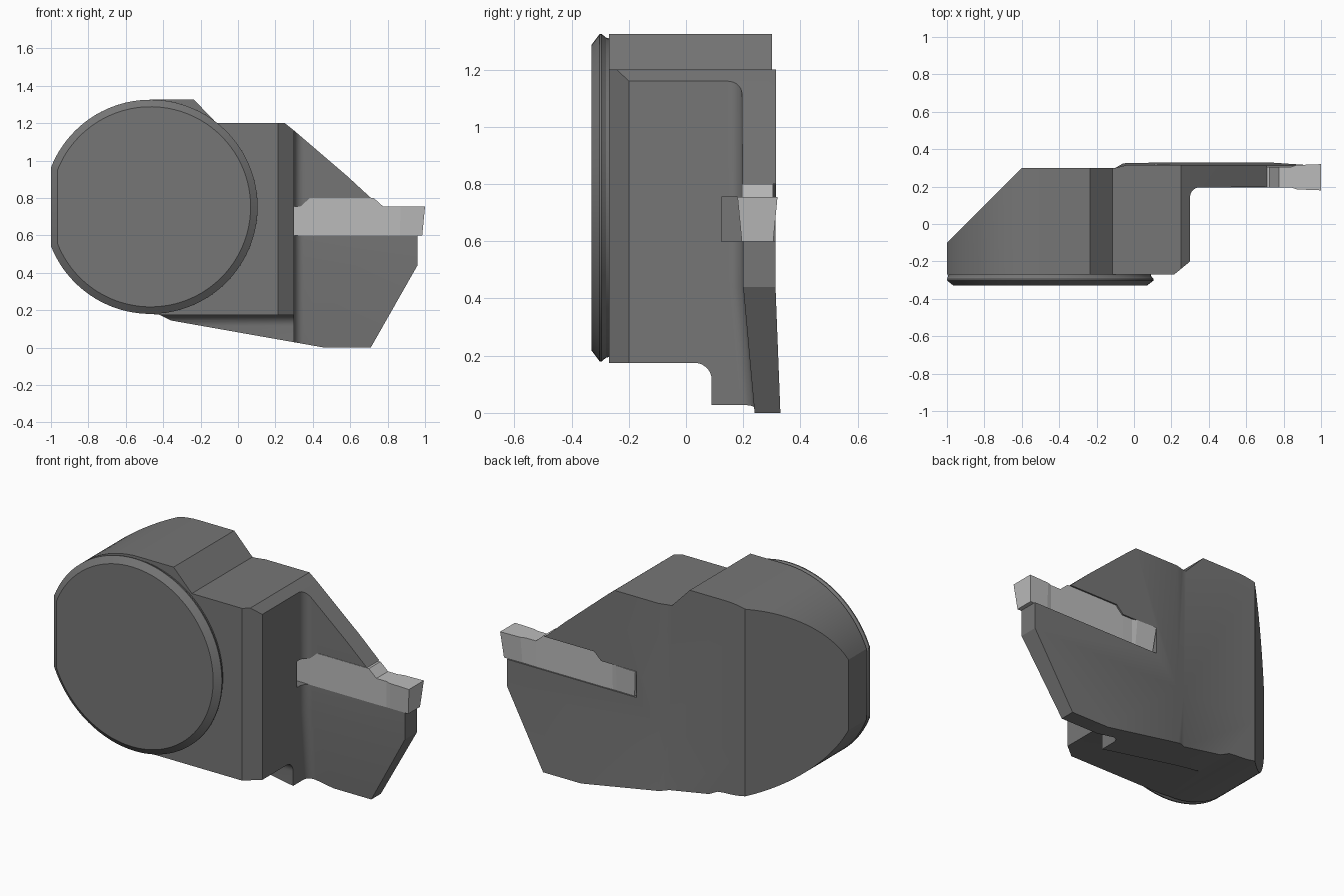
import bpy, bmesh
from math import cos, sin, acos, pi

if "Cube" in bpy.data.objects:
    bpy.data.objects.remove(bpy.data.objects["Cube"])

CX, CZ, R = -0.4675, 0.7525, 0.5725


def loft(name, rings):
    """Closed solid through a list of equally long point rings."""
    bm = bmesh.new()
    vs = [[bm.verts.new(p) for p in ring] for ring in rings]
    n = len(rings[0])
    for a, b in zip(vs, vs[1:]):
        for i in range(n):
            j = (i + 1) % n
            bm.faces.new((a[i], a[j], b[j], b[i]))
    bm.faces.new(vs[0])
    bm.faces.new(vs[-1])
    bmesh.ops.recalc_face_normals(bm, faces=bm.faces)
    me = bpy.data.meshes.new(name)
    bm.to_mesh(me)
    bm.free()
    ob = bpy.data.objects.new(name, me)
    bpy.context.collection.objects.link(ob)
    return ob


def prism_y(name, pts, y0, y1):
    return loft(name, [[(x, y, z) for x, z in pts] for y in (y0, y1)])


def arc(cx, cy, r, a0, a1, n):
    return [(cx + r * cos(a0 + (a1 - a0) * i / n),
             cy + r * sin(a0 + (a1 - a0) * i / n)) for i in range(n + 1)]


def boolean(ob, other, op):
    m = ob.modifiers.new(op, 'BOOLEAN')
    m.operation, m.object, m.solver = op, other, 'EXACT'
    bpy.context.view_layer.objects.active = ob
    bpy.ops.object.modifier_apply(modifier=m.name)
    bpy.data.objects.remove(other)


def finish(ob, grey, smooth=True):
    mat = bpy.data.materials.new(ob.name + "_grey")
    mat.diffuse_color = (grey, grey, grey, 1)
    mat.use_nodes = True
    mat.node_tree.nodes["Principled BSDF"].inputs["Base Color"].default_value = mat.diffuse_color
    ob.data.materials.clear()
    ob.data.materials.append(mat)
    if smooth:
        bpy.ops.object.select_all(action='DESELECT')
        ob.select_set(True)
        bpy.context.view_layer.objects.active = ob
        bpy.ops.object.shade_smooth_by_angle(angle=0.4)


# Holder body: front silhouette, including the blade and lower lip
clip = acos((-1 - CX) / R)
outline = (arc(CX, CZ, R, pi / 2, clip, 20)
           + arc(CX, CZ, R, 2 * pi - clip, 1.5 * pi, 20)
           + [(-0.42, 0.175), (-0.36, 0.145), (0.46, 0), (0.71, 0),
              (0.96, 0.44), (0.96, 0.65), (0.77, 0.75), (0.705, 0.805),
              (0.58, 0.92), (0.30, 1.16), (0.25, 1.2), (-0.115, 1.2),
              (-0.235, 1.325)])
body = prism_y("holder_body", outline, -0.4, 0.5)


# Plan section: block, fillet into the thin blade, raised back, bevelled corner
def plan(z, front, back):
    pts = [(-1.1, -0.27), (0.215, -0.27), (0.30, -0.20)]
    pts += arc(0.35, front - 0.05, 0.05, pi, pi / 2, 8)
    pts += [(1.1, front), (1.1, back), (-0.04, back), (-0.10, 0.30),
            (-0.60, 0.30), (-1.1, -0.20)]
    return [(x, y, z) for x, y in pts]


section = loft("plan_section", [plan(-0.1, 0.249, 0.334), plan(0.44, 0.20, 0.313),
                                plan(1.5, 0.193, 0.316)])
boolean(body, section, 'INTERSECT')

# Undercut leaving the lower lip
under = [(-0.6, -0.3), (0.09, -0.3)] + arc(0.03, 0.115, 0.06, 0, pi / 2, 8) + [(-0.6, 0.175)]
boolean(body, loft("undercut", [[(x, y, z) for y, z in under] for x in (-0.45, 1.2)]),
        'DIFFERENCE')

# Seat for the cutting insert
seat = [(0.105, 0.6), (1.1, 0.6), (1.1, 0.8), (0.385, 0.8), (0.34, 0.755), (0.105, 0.755)]
boolean(body, prism_y("seat", seat, 0.125, 0.6), 'DIFFERENCE')
finish(body, 0.18)


# Round front pad, chamfered and clipped flat on the left
def pad_ring(r, xmin, y):
    a = acos((xmin - CX) / r)
    return [(x, y, z) for x, z in arc(CX, CZ, r, -a, a, 96)]


pad = loft("front_pad", [pad_ring(0.555, -0.99, -0.262), pad_ring(0.56, -0.995, -0.28),
                         pad_ring(R, -1, -0.295), pad_ring(R, -1, -0.302),
                         pad_ring(0.535, -0.965, -0.33)])
finish(pad, 0.18)

# Double-ended insert: top x, bottom x, top z, top and bottom half width
half = [(0.725, 0.725, 0.8, 0.055, 0.055), (0.775, 0.775, 0.755, 0.055, 0.055),
        (0.84, 0.84, 0.755, 0.055, 0.053), (0.87, 0.865, 0.755, 0.065, 0.053),
        (1.0, 0.985, 0.755, 0.07, 0.055)]
mirrored = [(1.11 - a, 1.11 - b, z, w, v) for a, b, z, w, v in reversed(half)]
insert = loft("cutting_insert", [
    [(b, 0.25 - v, 0.6), (b, 0.25 + v, 0.6), (a, 0.25 + w, z), (a, 0.25 - w, z)]
    for a, b, z, w, v in mirrored + half])
finish(insert, 0.5, False)
